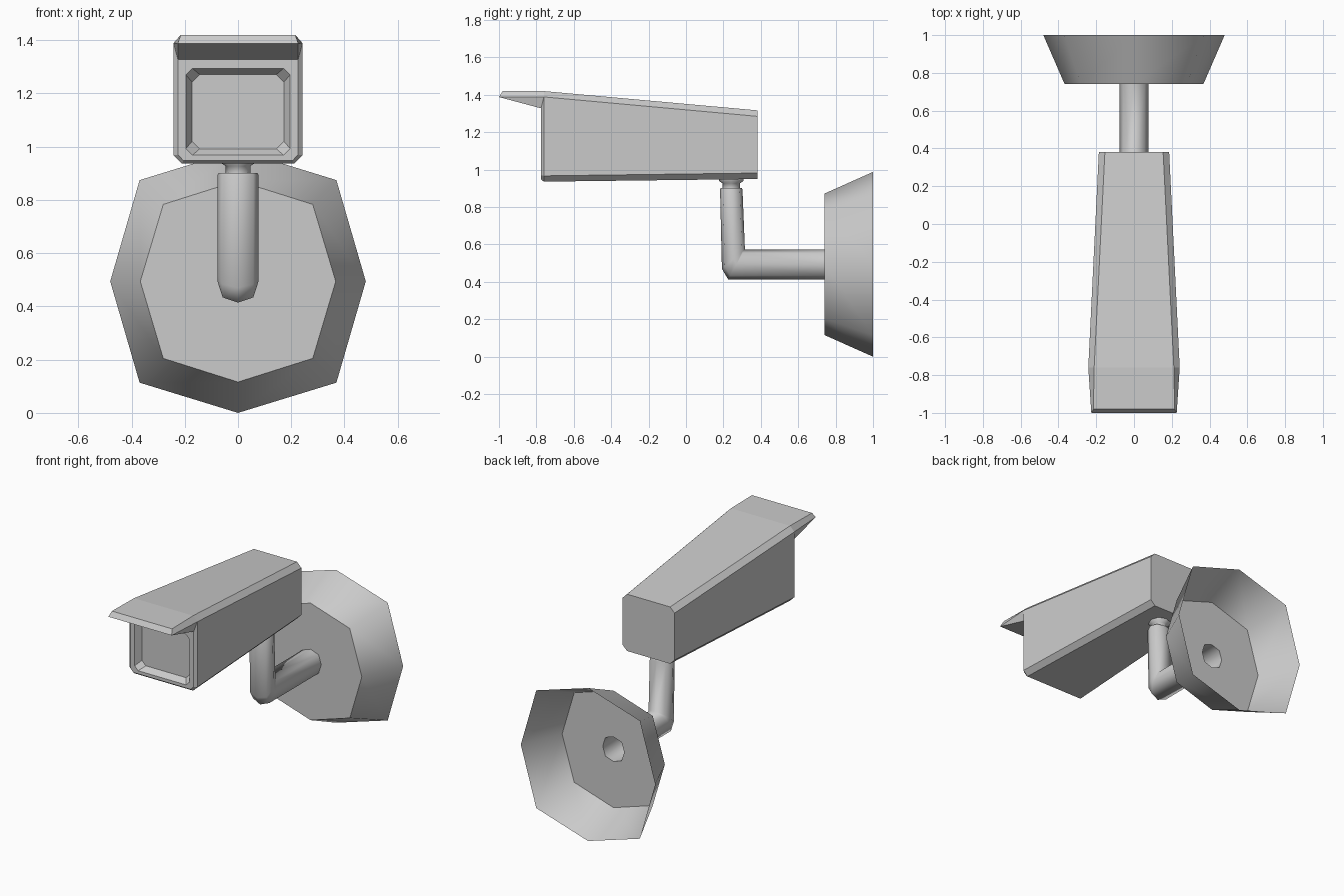
import bpy, bmesh, math

if "Cube" in bpy.data.objects:
    bpy.data.objects.remove(bpy.data.objects["Cube"])


def octagon(rx, rz, k=0.76):
    """Eight (u, v) points; k places the diagonal corners."""
    return [(0, -rz), (k * rx, -k * rz), (rx, 0), (k * rx, k * rz),
            (0, rz), (-k * rx, k * rz), (-rx, 0), (-k * rx, -k * rz)]


def mirrored(right):
    """Closed ring from its right half, listed bottom to top."""
    return right + [(-x, y, z) for x, y, z in reversed(right)]


def box_ring(y, w, z0, z1, c):
    """Chamfered rectangle facing along y."""
    return mirrored([(w - c, y, z0), (w, y, z0 + c), (w, y, z1 - c), (w - c, y, z1)])


def add_ring(bm, points):
    return [bm.verts.new(p) for p in points]


def bridge(bm, a, b, skip=()):
    n = len(a)
    for i in range(n):
        if i not in skip:
            j = (i + 1) % n
            bm.faces.new((a[i], a[j], b[j], b[i]))


def finish(bm, name, smooth_angle=None):
    bmesh.ops.remove_doubles(bm, verts=bm.verts, dist=0.0005)
    bmesh.ops.recalc_face_normals(bm, faces=bm.faces)
    mesh = bpy.data.meshes.new(name)
    bm.to_mesh(mesh)
    bm.free()
    if smooth_angle:
        mesh.shade_smooth()
        mesh.set_sharp_from_angle(angle=math.radians(smooth_angle))
    obj = bpy.data.objects.new(name, mesh)
    bpy.context.collection.objects.link(obj)
    return obj


def loft(name, rings, smooth_angle):
    bm = bmesh.new()
    loops = [add_ring(bm, r) for r in rings]
    for a, b in zip(loops, loops[1:]):
        bridge(bm, a, b)
    return finish(bm, name, smooth_angle)


AXIS_Z = 0.494
ARM_Y = 0.242
pipe = octagon(0.077, 0.08, 0.75)

# Wall mount: hollow octagonal cone, open at the back, with a hole for the pipe
loft("wall_mount", [
    [(u, 1.0, AXIS_Z + v) for u, v in octagon(0.48, AXIS_Z, 0.77)],
    [(u, 0.74, AXIS_Z + v) for u, v in octagon(0.367, 0.378, 0.765)],
    [(u, 0.74, AXIS_Z + v) for u, v in pipe],
], 60)

# Arm: bent pipe with a narrow neck flaring into the housing
rings = [
    [(u, 0.74, AXIS_Z + v) for u, v in pipe],
    [(u, 0.27 + 0.5625 * v, AXIS_Z + v) for u, v in pipe],
    [(u, 0.2535 + 0.769 * v, 0.522 + 0.65 * v) for u, v in pipe],
    [(u, ARM_Y + 0.75 * v, 0.893) for u, v in pipe],
    [(u * 0.94, ARM_Y + 0.7 * v, 0.902) for u, v in pipe],
]
for r, z in ((0.047, 0.902), (0.047, 0.927), (0.066, 0.94), (0.066, 0.952)):
    rings.append([(u, ARM_Y + v, z) for u, v in octagon(r, r, 0.72)])
loft("bracket_arm", rings, 60)

# Camera housing: tapered chamfered box with a hood and a recessed window
bm = bmesh.new()
back = add_ring(bm, box_ring(0.382, 0.186, 0.95, 1.317, 0.032))
body = add_ring(bm, box_ring(-0.76, 0.242, 0.936, 1.42, 0.031))
face = add_ring(bm, mirrored([(0.205, -0.775, 0.948), (0.226, -0.775, 0.97),
                              (0.226, -0.775, 1.328), (0.18, -0.775, 1.328)]))
frame = add_ring(bm, box_ring(-0.775, 0.196, 0.968, 1.294, 0.025))
glass = add_ring(bm, box_ring(-0.735, 0.172, 0.992, 1.271, 0.028))
hood = add_ring(bm, mirrored([(0.226, -1.0, 1.388), (0.215, -0.98, 1.42)]))
bm.faces.new(back)
bridge(bm, back, body)
bridge(bm, body, face, skip=(2, 3, 4))
bridge(bm, face, frame)
bridge(bm, frame, glass)
bm.faces.new(glass)
# Hood: sloping sides, top, lip and underside
bm.faces.new((body[2], face[2], hood[0]))
bm.faces.new((body[5], face[5], hood[3]))
bm.faces.new((body[2], hood[0], hood[1], body[3]))
bm.faces.new((body[5], hood[3], hood[2], body[4]))
bm.faces.new((body[3], hood[1], hood[2], body[4]))
bm.faces.new(hood)
bm.faces.new((hood[0], face[2], face[3], face[4], face[5], hood[3]))
finish(bm, "camera_housing")
